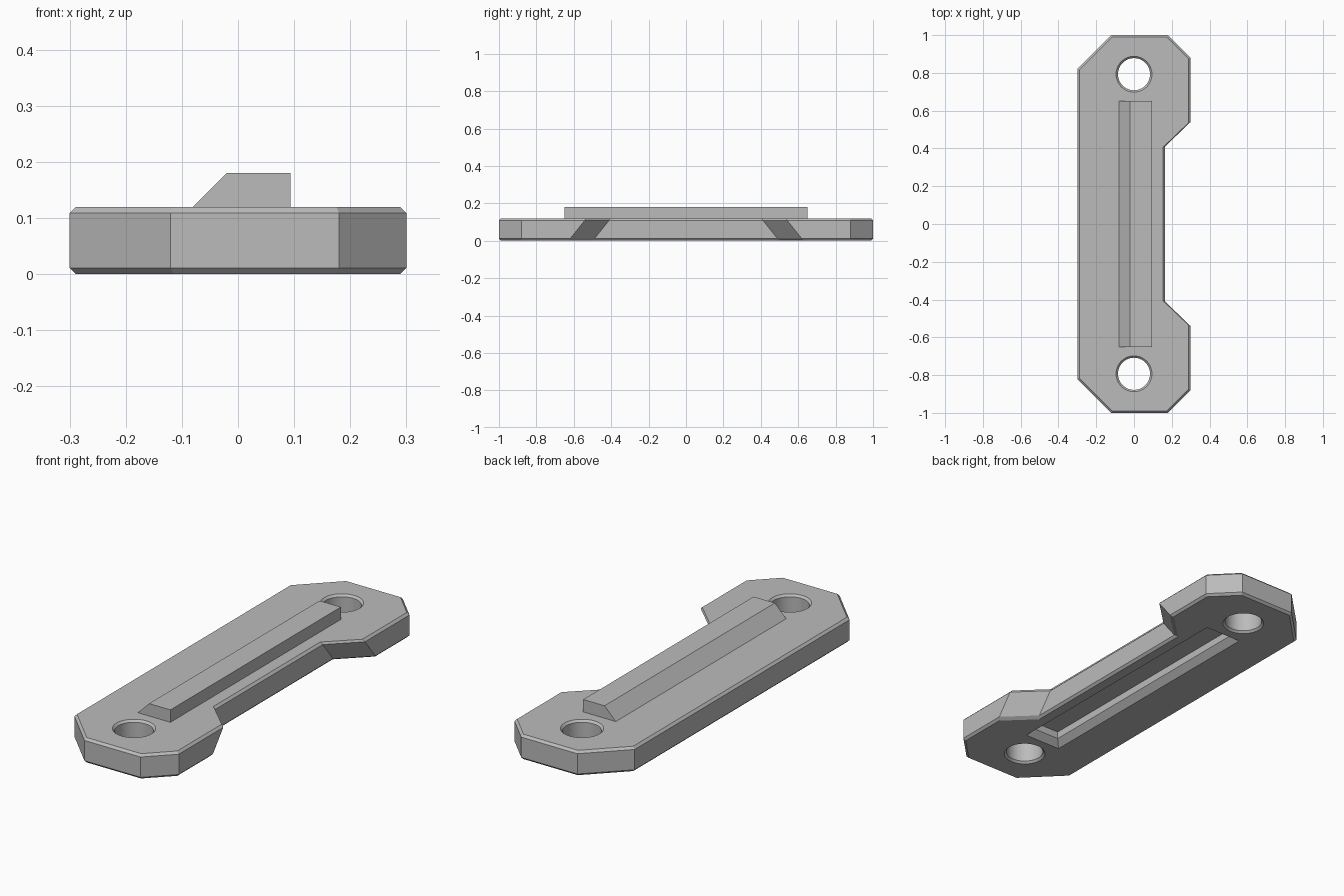
import bpy, bmesh
from math import cos, sin, tau
from mathutils import Vector

cube = bpy.data.objects.get("Cube")
if cube:
    bpy.data.objects.remove(cube, do_unlink=True)

grey = bpy.data.materials.new("plain grey")
grey.use_nodes = True
COLOUR = (0.5, 0.5, 0.5, 1)
grey.diffuse_color = COLOUR
grey.node_tree.nodes["Principled BSDF"].inputs["Base Color"].default_value = COLOUR


def loft(name, rings):
    """Closed solid through rings of equal point count."""
    bm = bmesh.new()
    loops = [[bm.verts.new(p) for p in ring] for ring in rings]
    for low, high in zip(loops, loops[1:]):
        for i in range(len(low)):
            j = (i + 1) % len(low)
            bm.faces.new((low[i], low[j], high[j], high[i]))
    bm.faces.new(loops[0][::-1])
    bm.faces.new(loops[-1])
    bmesh.ops.recalc_face_normals(bm, faces=bm.faces)
    mesh = bpy.data.meshes.new(name)
    bm.to_mesh(mesh)
    bm.free()
    mesh.materials.append(grey)
    obj = bpy.data.objects.new(name, mesh)
    bpy.context.collection.objects.link(obj)
    return obj


def inset(points, d):
    """Mitred inward offset of a counter-clockwise outline."""
    result = []
    for i, p in enumerate(points):
        a = (p - points[i - 1]).normalized()
        b = (points[(i + 1) % len(points)] - p).normalized()
        n, m = Vector((-a.y, a.x)), Vector((-b.y, b.x))
        result.append(p + (n + m) * d / (1 + n.dot(m)))
    return result


def plate_ring(z, d):
    # the ends of the side notch lean outwards towards the underside
    s = 0.08 * (0.11 - z) / 0.1
    half = [(0.165, 0.41 + s), (0.3, 0.54 + s), (0.3, 0.88),
            (0.18, 1.0), (-0.12, 1.0), (-0.3, 0.82)]
    pts = [Vector(p) for p in half]
    pts += [Vector((x, -y)) for x, y in reversed(half)]
    return [(p.x, p.y, z) for p in inset(pts, d)]


def circle(y, z, r, sides=48):
    return [(r * cos(tau * i / sides), y + r * sin(tau * i / sides), z)
            for i in range(sides)]


def rectangle(x0, x1, y, z):
    return [(x0, -y, z), (x1, -y, z), (x1, y, z), (x0, y, z)]


# Chamfered plate
plate = loft("plate", [plate_ring(z, d) for z, d in
                       ((0, 0.011), (0.011, 0), (0.109, 0), (0.12, 0.011))])

# Cutters: two countersunk screw holes and the flared groove underneath
HOLE = ((-0.01, 0.105), (0.01, 0.085), (0.11, 0.085), (0.13, 0.105))
cutters = [loft("hole_cutter", [circle(y, z, r) for z, r in HOLE])
           for y in (-0.793, 0.793)]
cutters.append(loft("groove_cutter", [
    rectangle(-0.10, 0.115, 0.665, -0.01),
    rectangle(-0.06, 0.075, 0.625, 0.03),
    rectangle(-0.06, 0.075, 0.625, 0.065)]))
for cutter in cutters:
    cutter.hide_render = True
    cutter.hide_set(True)
    mod = plate.modifiers.new(cutter.name, "BOOLEAN")
    mod.object = cutter
    mod.operation = "DIFFERENCE"
    mod.solver = "EXACT"

# Apply the cuts and drop the cutters
bpy.context.view_layer.update()
graph = bpy.context.evaluated_depsgraph_get()
cut_mesh = bpy.data.meshes.new_from_object(plate.evaluated_get(graph))
plate.modifiers.clear()
plate.data = cut_mesh
for cutter in cutters:
    bpy.data.objects.remove(cutter, do_unlink=True)
plate.data.materials.clear()
plate.data.materials.append(grey)

# Raised rail with one sloping side, sunk slightly into the plate
RAIL = ((-0.08, 0.11), (0.094, 0.11), (0.094, 0.18), (-0.02, 0.18), (-0.08, 0.12))
loft("rail", [[(x, y, z) for x, z in RAIL] for y in (-0.65, 0.65)])

# Smooth the hole walls only
bpy.ops.object.select_all(action="DESELECT")
plate.select_set(True)
bpy.context.view_layer.objects.active = plate
bpy.ops.object.shade_smooth_by_angle(angle=0.35)
